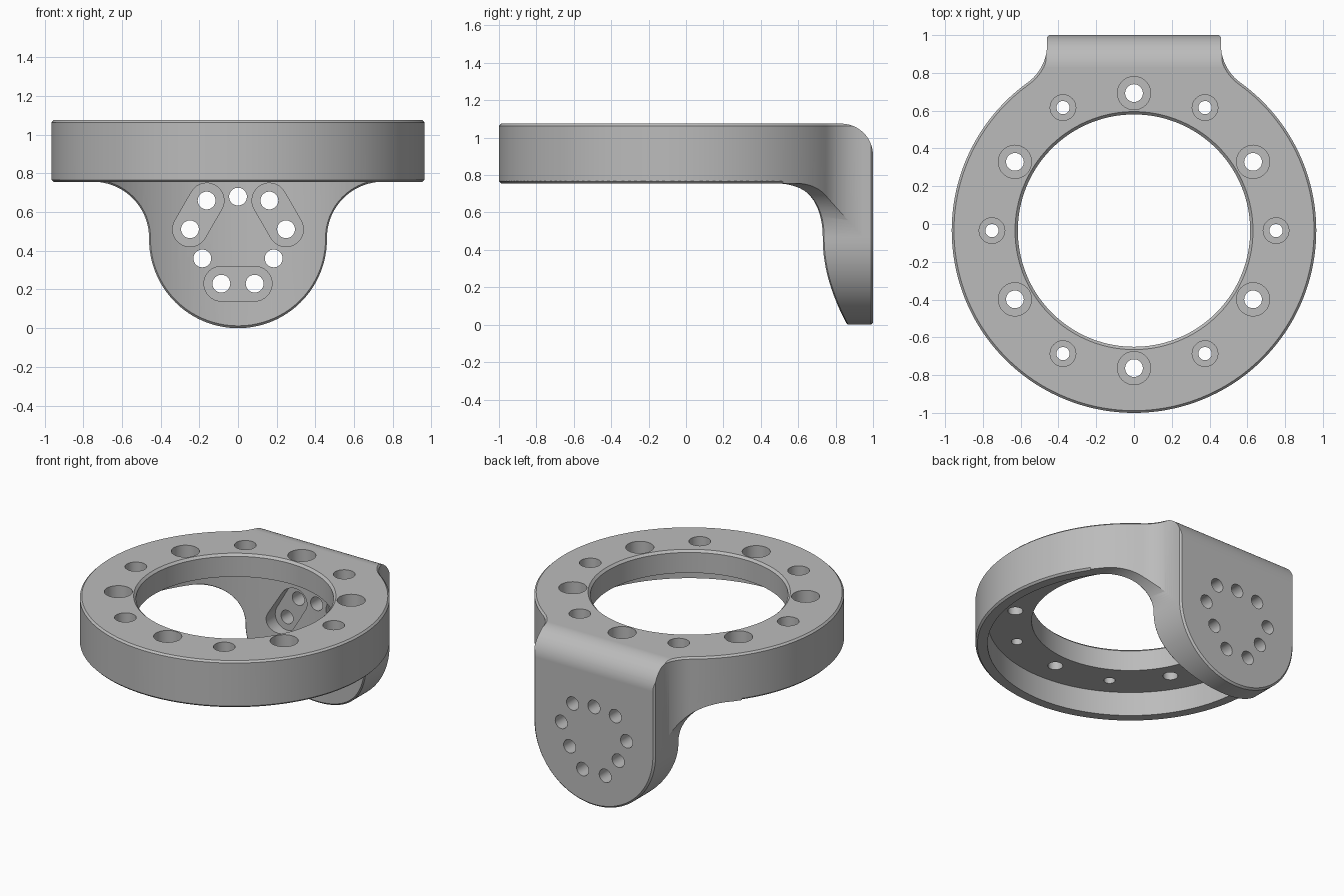
import bpy, bmesh, math
from math import sin, cos, pi, radians, sqrt

old = bpy.data.objects.get("Cube")
if old:
    bpy.data.objects.remove(old, do_unlink=True)

CY = -0.035                      # ring centre in y
R_OUT, R_RECESS, R_HOLE = 0.965, 0.89, 0.615
Z_LOW, Z_CEIL, Z_TOP = 0.755, 0.92, 1.075
TAB = 0.46                       # half width of the tongue
CH = 0.012                       # edge chamfer

grey = bpy.data.materials.new("machined grey")
grey.use_nodes = True
grey.diffuse_color = (0.5, 0.5, 0.5, 1)
grey.node_tree.nodes["Principled BSDF"].inputs["Base Color"].default_value = (0.5, 0.5, 0.5, 1)


def arc(cx, cy, r, a0, a1, n):
    """Points on an arc, angles in radians."""
    return [(cx + r * cos(a0 + (a1 - a0) * i / n), cy + r * sin(a0 + (a1 - a0) * i / n))
            for i in range(n + 1)]


def mirrored(half):
    return half + [(-x, y) for x, y in reversed(half) if abs(x) > 1e-6]


def inset(poly, d):
    """Move a counter-clockwise outline inwards by d."""
    out = []
    for i, (x, y) in enumerate(poly):
        px, py = poly[i - 1]
        qx, qy = poly[(i + 1) % len(poly)]
        l1, l2 = math.hypot(x - px, y - py), math.hypot(qx - x, qy - y)
        n1 = (-(y - py) / l1, (x - px) / l1)
        n2 = (-(qy - y) / l2, (qx - x) / l2)
        k = d / (1 + n1[0] * n2[0] + n1[1] * n2[1])
        out.append((x + k * (n1[0] + n2[0]), y + k * (n1[1] + n2[1])))
    return out


def loft(name, loops):
    """Closed solid through loops of equal point count."""
    bm = bmesh.new()
    rows = [[bm.verts.new(p) for p in loop] for loop in loops]
    n = len(rows[0])
    for a, b in zip(rows, rows[1:]):
        for i in range(n):
            j = (i + 1) % n
            bm.faces.new((a[i], a[j], b[j], b[i]))
    bm.faces.new(rows[0][::-1])
    bm.faces.new(rows[-1])
    bmesh.ops.recalc_face_normals(bm, faces=bm.faces)
    mesh = bpy.data.meshes.new(name)
    bm.to_mesh(mesh)
    bm.free()
    mesh.materials.append(grey)
    ob = bpy.data.objects.new(name, mesh)
    bpy.context.collection.objects.link(ob)
    return ob


def turned(name, x, y, profile, n):
    """Upright turned solid from (radius, z) steps."""
    return loft(name, [[(px, py, z) for px, py in arc(x, y, r, 0, 2 * pi * (n - 1) / n, n - 1)]
                       for r, z in profile])


def along_y(name, poly, y0, y1):
    return loft(name, [[(x, y, z) for x, z in poly] for y in (y0, y1)])


def combine(target, tool, operation):
    mod = target.modifiers.new("join", 'BOOLEAN')
    mod.operation, mod.solver, mod.object = operation, 'EXACT', tool
    bpy.context.view_layer.objects.active = target
    bpy.ops.object.modifier_apply(modifier=mod.name)
    bpy.data.objects.remove(tool, do_unlink=True)


# Slab that holds the ring, and the hanging tongue with flared shoulders
body = along_y("flange_bracket", [(-1.2, Z_LOW), (1.2, Z_LOW), (1.2, 1.2), (-1.2, 1.2)], -1.2, 1.2)
outline = mirrored(arc(0, TAB, TAB, -pi / 2, 0, 32)
                   + arc(TAB + 0.29, 0.467, 0.29, pi, pi / 2, 24) + [(0.75, 0.9)])
small = inset(outline, 2 * CH)


def wall(x):
    return CY + sqrt(R_RECESS ** 2 - x ** 2)


tongue = loft("tongue", [
    [(x, 0.2, z) for x, z in small],
    [(sx, wall(x) - CH, sz) for (x, z), (sx, sz) in zip(outline, small)],
    [(x, wall(x) + CH, z) for x, z in outline],
    [(x, max(1 - CH, wall(x) + 2 * CH), z) for x, z in outline],
    [(x, 1 + CH, z) for x, z in small]])
combine(body, tongue, 'UNION')

# Plan outline: ring blended into the square tab
fillet = 0.25
fx = TAB + fillet
fy = CY + sqrt((R_OUT + fillet) ** 2 - fx ** 2)
touch = math.atan2(fy - CY, fx)
plan = mirrored(arc(0, CY, R_OUT, -pi / 2, touch, 80)
                + arc(fx, fy, fillet, touch + pi, pi, 16)
                + [(TAB, 1 - CH), (TAB - CH, 1)])
plan_solid = loft("plan", [[(x, y, z) for x, y in p] for p, z in
                           ((plan, -0.1), (plan, Z_TOP - CH), (inset(plan, CH), Z_TOP))])
combine(body, plan_solid, 'INTERSECT')

# Rounded top rear edge
curve = [(0.83, 1.2)] + arc(0.83, Z_TOP - 0.17, 0.17, pi / 2, 0, 20) + [(1.2, Z_TOP - 0.17), (1.2, 1.2)]
combine(body, loft("rear_round", [[(x, y, z) for y, z in curve] for x in (-0.8, 0.8)]), 'DIFFERENCE')

# Chamfer under the free part of the ring
edge = [(R_OUT - 0.022, Z_LOW - 0.01), (R_OUT + 0.02, Z_LOW - 0.01), (R_OUT + 0.02, Z_LOW + 0.032)]
sweep = [radians(145 + 250 * i / 110) for i in range(111)]
combine(body, loft("under_chamfer", [[(r * cos(a), CY + r * sin(a), z) for r, z in edge]
                                     for a in sweep]), 'DIFFERENCE')

# Wide recess below, narrower opening above with a chamfered lip
combine(body, turned("bore", 0, CY, [
    (R_RECESS, -0.1), (R_RECESS, Z_CEIL), (R_HOLE, Z_CEIL),
    (R_HOLE, Z_TOP - 0.015), (R_HOLE + 0.025, Z_TOP + 0.01)], 160), 'DIFFERENCE')

# Twelve counterbored holes, alternately small and large
for i in range(12):
    ring_r, bore, hole, depth = ((0.752, 0.068, 0.035, 0.075), (0.728, 0.088, 0.047, 0.095))[i % 2]
    a = i * pi / 6
    combine(body, turned("screw_hole", ring_r * cos(a), CY + ring_r * sin(a), [
        (hole, 0.8), (hole, Z_TOP - depth), (bore, Z_TOP - depth), (bore, 1.2)], 32), 'DIFFERENCE')

# Tongue: three slotted seats with paired holes, and three single holes between
for i in range(3):
    a = -pi / 2 + i * 2 * pi / 3
    ux, uz = cos(a), sin(a)
    mx, mz = 0.237 * ux, 0.467 + 0.237 * uz
    ends = [(mx - s * 0.086 * uz, mz + s * 0.086 * ux) for s in (1, -1)]
    slot = arc(*ends[0], 0.09, a, a + pi, 16) + arc(*ends[1], 0.09, a + pi, a + 2 * pi, 16)
    combine(body, along_y("seat", slot, 0.5, 0.887), 'DIFFERENCE')
    for hx, hz in ends + [(-0.213 * ux, 0.467 - 0.213 * uz)]:
        combine(body, along_y("bolt_hole", arc(hx, hz, 0.046, 0, 2 * pi * 31 / 32, 31), 0.6, 1.2),
                'DIFFERENCE')

# Smooth curved walls, crisp edges
bpy.ops.object.select_all(action='DESELECT')
body.select_set(True)
bpy.context.view_layer.objects.active = body
bpy.ops.object.shade_smooth_by_angle(angle=radians(25))
normals = body.modifiers.new("even_normals", 'WEIGHTED_NORMAL')
normals.keep_sharp = True
